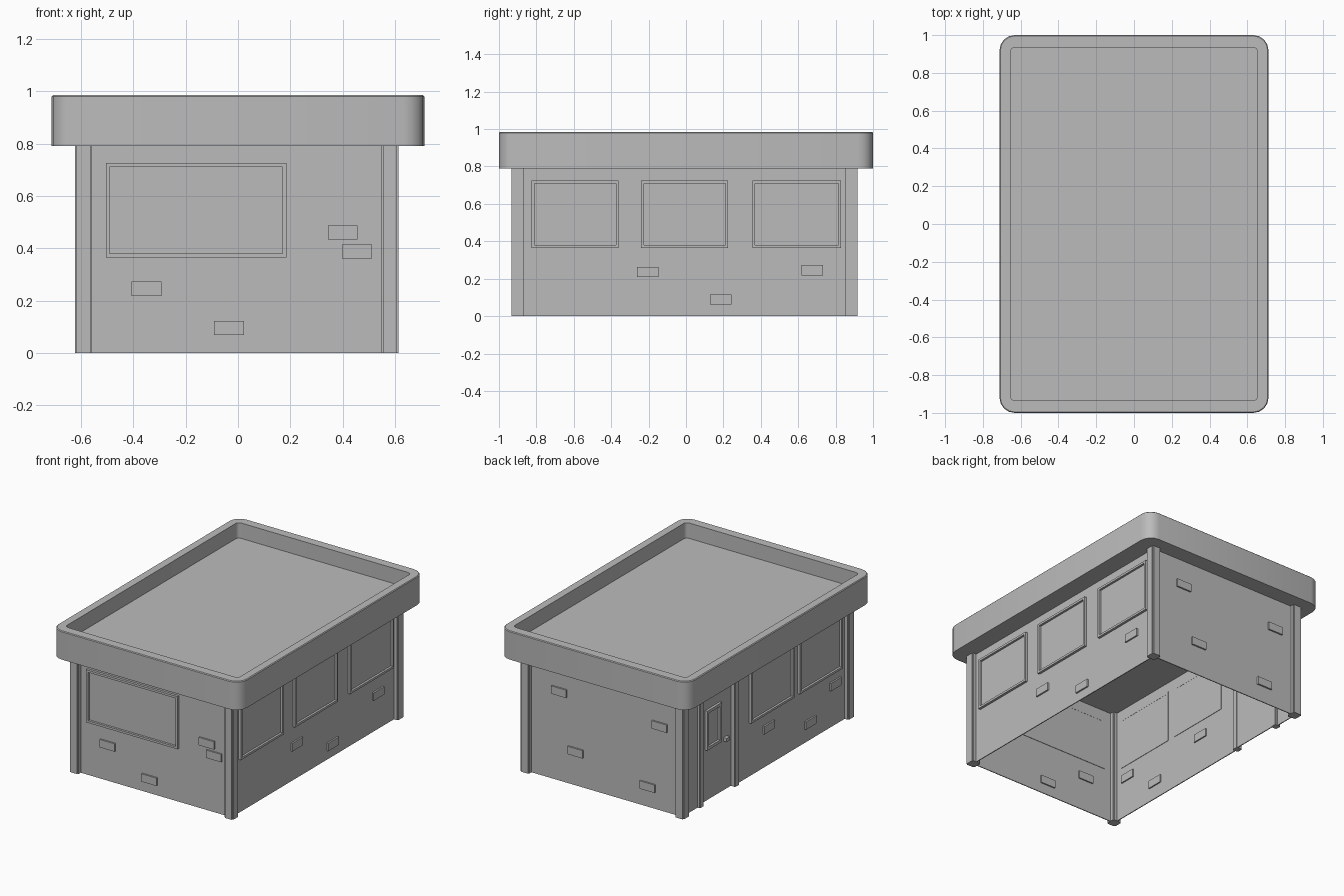
import bpy, bmesh, math
from mathutils import Matrix, Vector

cube = bpy.data.objects.get("Cube")
if cube:
    bpy.data.objects.remove(cube, do_unlink=True)

grey = bpy.data.materials.new("plain_grey")
grey.use_nodes = True
GREY = (0.5, 0.5, 0.5, 1)
grey.diffuse_color = GREY
grey.node_tree.nodes["Principled BSDF"].inputs["Base Color"].default_value = GREY

# Wall planes and shared heights
LEFT, RIGHT, FRONT, BACK = 0.58, -0.59, -0.90, 0.885
EAVE, RIM, DECK = 0.79, 0.985, 0.88


def finish(name, bm, smooth=False):
    bmesh.ops.recalc_face_normals(bm, faces=bm.faces)
    mesh = bpy.data.meshes.new(name)
    for f in bm.faces:
        f.smooth = smooth
    bm.to_mesh(mesh)
    bm.free()
    if smooth:
        mesh.set_sharp_from_angle(angle=math.radians(30))
    mesh.materials.append(grey)
    obj = bpy.data.objects.new(name, mesh)
    bpy.context.collection.objects.link(obj)


def add_box(bm, lo, hi):
    size = [b - a for a, b in zip(lo, hi)]
    mid = [(a + b) / 2 for a, b in zip(lo, hi)]
    m = Matrix.Translation(mid) @ Matrix.Diagonal((*size, 1))
    bmesh.ops.create_cube(bm, size=1, matrix=m)


def on_wall(bm, side, u0, u1, z0, z1, inside, outside):
    """Box on a wall: u runs along the wall, inside/outside are offsets from its plane."""
    plane, axis, sign = {"front": (FRONT, 1, -1), "back": (BACK, 1, 1),
                         "left": (LEFT, 0, 1), "right": (RIGHT, 0, -1)}[side]
    d0, d1 = sorted((plane + sign * inside, plane + sign * outside))
    if axis == 0:
        add_box(bm, (d0, u0, z0), (d1, u1, z1))
    else:
        add_box(bm, (u0, d0, z0), (u1, d1, z1))


def panel(name, side, u0, u1, z0, z1, inside=-0.003, outside=0.003):
    bm = bmesh.new()
    on_wall(bm, side, u0, u1, z0, z1, inside, outside)
    finish(name, bm)


def window(name, side, u0, u1, z0=0.365, z1=0.725, w=0.015, plane=0.0):
    bm = bmesh.new()
    a, b = plane - 0.006, plane + 0.02
    for s in ((u0, u1, z0, z0 + w), (u0, u1, z1 - w, z1),
              (u0, u0 + w, z0 + w, z1 - w), (u1 - w, u1, z0 + w, z1 - w)):
        on_wall(bm, side, *s, a, b)
    finish(name + "_frame", bm)
    panel(name + "_pane", side, u0 + w, u1 - w, z0 + w, z1 - w, plane - 0.005, plane + 0.005)


def post(name, x, y, r, notch=0.007):
    """Square column with notched corners."""
    n = r - notch
    quarter = [Vector((r, -n, 0)), Vector((r, n, 0)), Vector((n, n, 0))]
    bm = bmesh.new()
    verts = []
    for k in range(4):
        rot = Matrix.Rotation(k * math.pi / 2, 3, "Z")
        verts += [bm.verts.new(rot @ p + Vector((x, y, 0))) for p in quarter]
    face = bm.faces.new(verts)
    ext = bmesh.ops.extrude_face_region(bm, geom=[face], use_keep_orig=True)
    top = [v for v in ext["geom"] if isinstance(v, bmesh.types.BMVert)]
    bmesh.ops.translate(bm, verts=top, vec=(0, 0, EAVE))
    finish(name, bm)


def rounded_ring(bm, hx, hy, r, z, steps=4):
    ring = []
    for k, (sx, sy) in enumerate(((1, 1), (-1, 1), (-1, -1), (1, -1))):
        for i in range(steps + 1):
            a = (k + i / steps) * math.pi / 2
            ring.append(bm.verts.new((sx * (hx - r) + r * math.cos(a),
                                      sy * (hy - r) + r * math.sin(a), z)))
    return ring


# Roof tray with a rounded parapet
bm = bmesh.new()
rings = [rounded_ring(bm, *spec) for spec in (
    (0.712, 1.0, 0.08, EAVE), (0.712, 1.0, 0.08, RIM - 0.005), (0.707, 0.995, 0.075, RIM),
    (0.655, 0.935, 0.025, RIM), (0.655, 0.935, 0.025, DECK))]
for a, b in zip(rings, rings[1:]):
    for i in range(len(a)):
        j = (i + 1) % len(a)
        bm.faces.new((a[i], a[j], b[j], b[i]))
bm.faces.new(rings[0])
bm.faces.new(rings[-1])
finish("roof", bm, smooth=True)

# Walls, with a gap on the right wall for the door
DOOR0, DOOR1 = 0.32, 0.70
panel("front_wall", "front", RIGHT, LEFT, 0, EAVE)
panel("back_wall", "back", RIGHT, LEFT, 0, EAVE)
panel("left_wall", "left", FRONT, BACK, 0, EAVE)
panel("right_wall_long", "right", FRONT, DOOR0, 0, EAVE)
panel("right_wall_short", "right", DOOR1, BACK, 0, EAVE)

# Corner posts and door jambs
for xn, x in (("left", LEFT), ("right", RIGHT)):
    for yn, y in (("front", FRONT), ("back", BACK)):
        post(f"{yn}_{xn}_post", x, y, 0.033)
for i, y in enumerate((DOOR0, DOOR1)):
    post(f"door_jamb_{i + 1}", RIGHT, y, 0.022, 0.005)

# Door with its small window and handle
panel("door", "right", DOOR0, DOOR1, 0, EAVE, -0.018, -0.012)
window("door_window", "right", 0.46, 0.62, 0.35, 0.62, 0.02, -0.015)
panel("door_handle", "right", 0.385, 0.42, 0.335, 0.36, -0.015, 0.012)

# Windows
window("front_window", "front", -0.505, 0.185)
for i, (a, b) in enumerate(((-0.825, -0.36), (-0.24, 0.225), (0.355, 0.83))):
    window(f"left_window_{i + 1}", "left", a, b)
for i, (a, b) in enumerate(((-0.825, -0.36), (-0.30, 0.165))):
    window(f"right_window_{i + 1}", "right", a, b)

# Loose bricks standing out of the walls
bricks = {
    "front": ((-0.35, 0.245), (-0.035, 0.095), (0.40, 0.46), (0.455, 0.388)),
    "left": ((-0.205, 0.235), (0.185, 0.088), (0.675, 0.245)),
    "right": ((-0.04, 0.26), (-0.49, 0.12), (-0.76, 0.28)),
    "back": ((0.335, 0.61), (-0.425, 0.575), (0.21, 0.23), (-0.335, 0.14)),
}
for side, spots in bricks.items():
    for i, (u, z) in enumerate(spots):
        panel(f"{side}_brick_{i + 1}", side, u - 0.057, u + 0.057,
              z - 0.027, z + 0.027, -0.012, 0.014)
